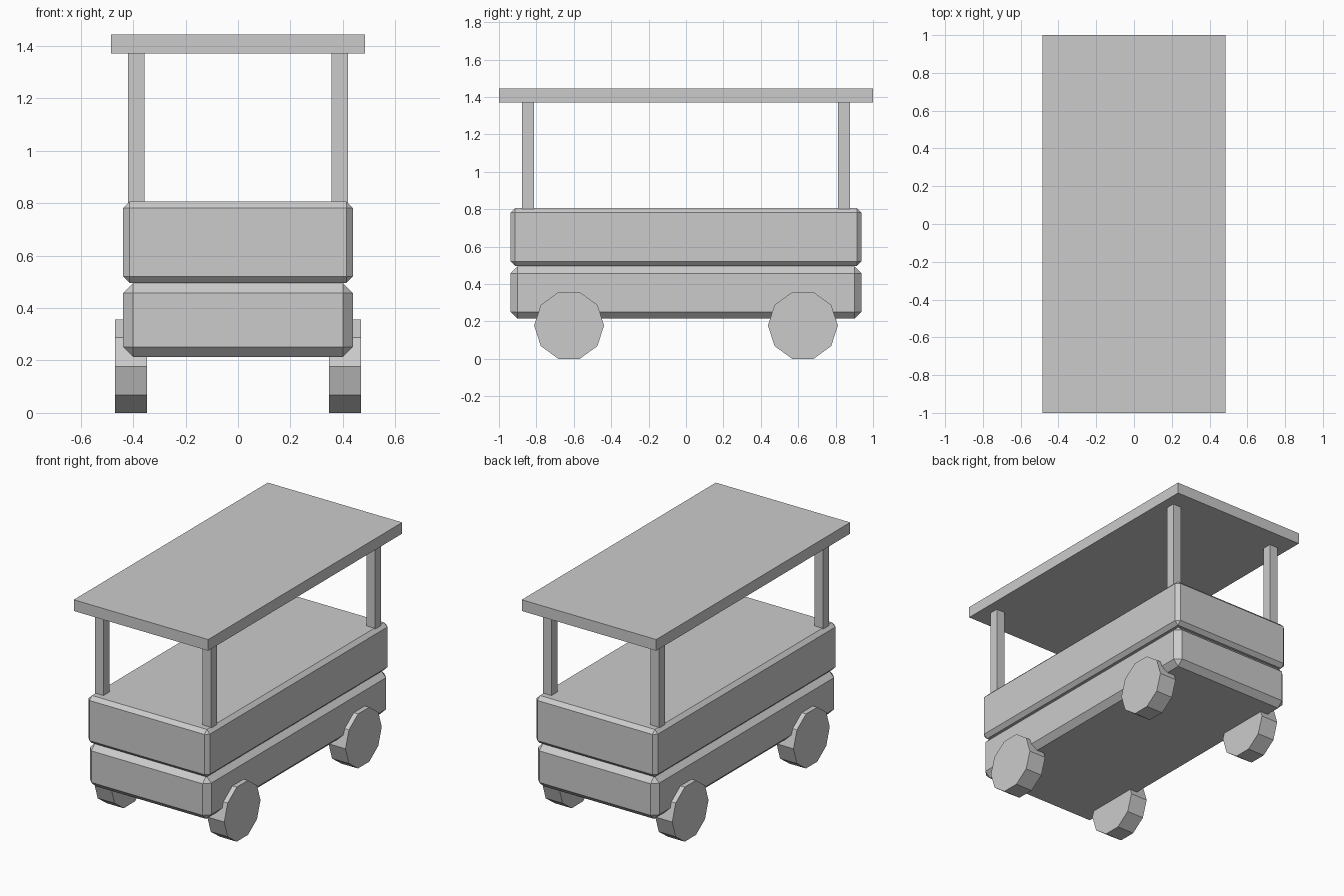
import bpy, bmesh, math
from mathutils import Matrix

if "Cube" in bpy.data.objects:
    bpy.data.objects.remove(bpy.data.objects["Cube"])

grey = bpy.data.materials.new("plain grey")
grey.diffuse_color = (0.6, 0.6, 0.6, 1)
grey.use_nodes = True
grey.node_tree.nodes["Principled BSDF"].inputs["Base Color"].default_value = grey.diffuse_color


def finish(bm, name):
    mesh = bpy.data.meshes.new(name)
    bm.to_mesh(mesh)
    bm.free()
    mesh.materials.append(grey)
    obj = bpy.data.objects.new(name, mesh)
    bpy.context.collection.objects.link(obj)
    return obj


def box(name, x, y, z, chamfer=0.0):
    """Box from (min, max) pairs, with optional flat chamfers."""
    bm = bmesh.new()
    bmesh.ops.create_cube(bm, size=1)
    for v in bm.verts:
        v.co = [lo if c < 0 else hi for c, (lo, hi) in zip(v.co, (x, y, z))]
    if chamfer:
        bmesh.ops.bevel(bm, geom=bm.edges[:], offset=chamfer, segments=1,
                        affect='EDGES', profile=0.5)
    return finish(bm, name)


def wheel(name, x, y):
    """Ten-sided wheel with its axle along x, resting on a flat side."""
    radius = 0.187
    apothem = radius * math.cos(math.pi / 10)
    bm = bmesh.new()
    bmesh.ops.create_cone(bm, cap_ends=True, segments=10, radius1=radius,
                          radius2=radius, depth=0.122)
    # put a corner on the y axis, then turn the axle onto x
    first = next(iter(bm.verts)).co
    turn = math.pi / 2 - math.atan2(first.y, first.x)
    bm.transform(Matrix.Translation((x, y, apothem))
                 @ Matrix.Rotation(math.pi / 2, 4, 'Y')
                 @ Matrix.Rotation(turn, 4, 'Z'))
    return finish(bm, name)


# body: two chamfered blocks
box("lower_body", (-0.438, 0.438), (-0.938, 0.938), (0.214, 0.494), 0.037)
box("upper_body", (-0.438, 0.438), (-0.938, 0.938), (0.496, 0.806), 0.024)

# flat canopy
box("roof", (-0.485, 0.485), (-1, 1), (1.371, 1.444))

# posts and wheels at the four corners
for sx, side in ((-1, "left"), (1, "right")):
    for sy, end in ((-1, "front"), (1, "back")):
        px, py = sx * 0.388, sy * 0.845
        box(f"{end}_{side}_post", (px - 0.031, px + 0.031),
            (py - 0.031, py + 0.031), (0.80, 1.371))
        wheel(f"{end}_{side}_wheel", sx * 0.408, sy * 0.625)
